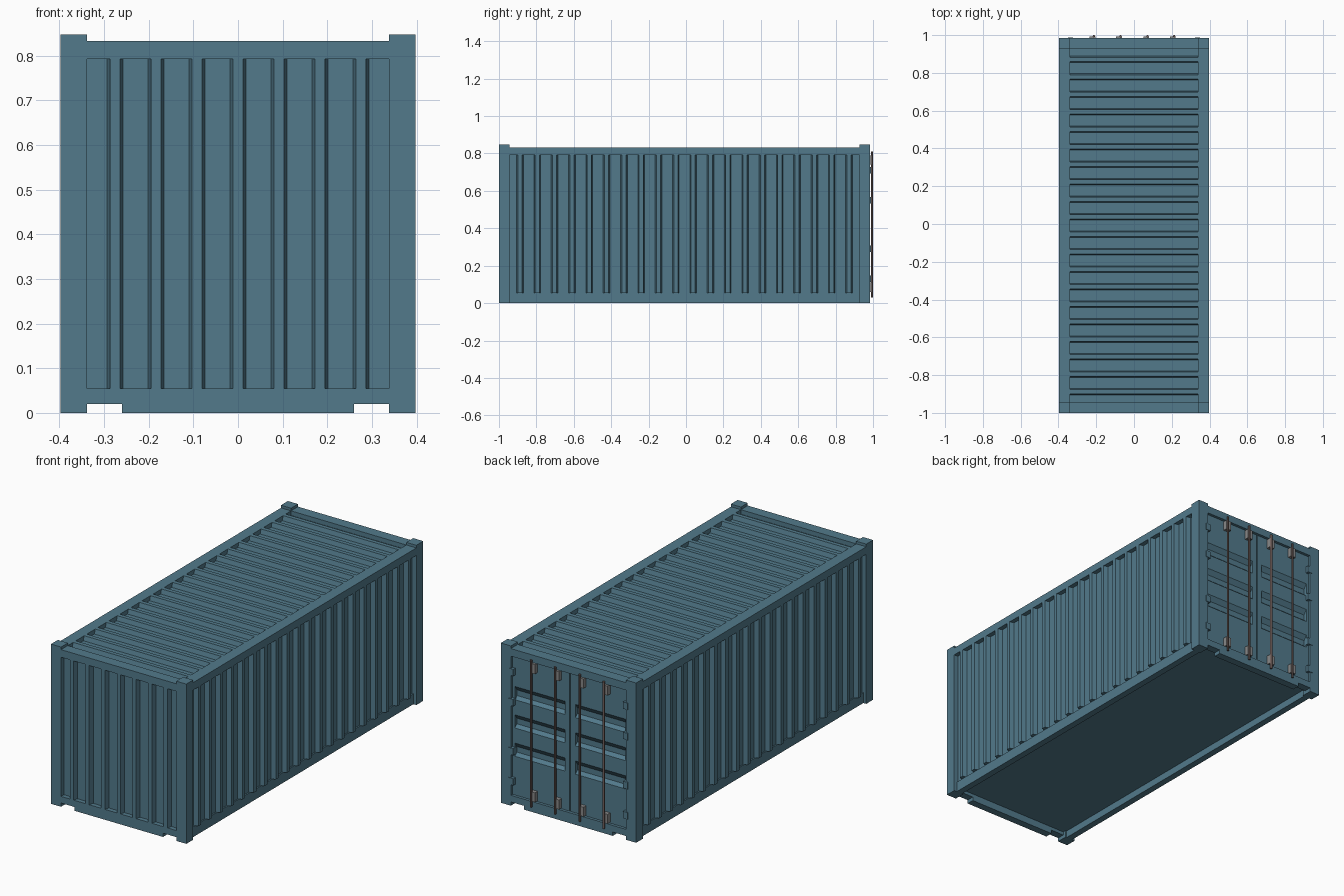
import bpy, bmesh
from mathutils import Vector

if "Cube" in bpy.data.objects:
    bpy.data.objects.remove(bpy.data.objects["Cube"])


def material(name, color):
    m = bpy.data.materials.new(name)
    m.diffuse_color = (*color, 1)
    m.use_nodes = True
    m.node_tree.nodes["Principled BSDF"].inputs["Base Color"].default_value = m.diffuse_color
    return m


BLUE = material("blue_paint", (0.085, 0.195, 0.26))
ROD = material("rod_steel", (0.17, 0.12, 0.11))
GREY = material("bracket_steel", (0.25, 0.25, 0.25))


def prism(name, pts, a, b, place, mat=BLUE):
    """Extrude a 2D outline from a to b; place(u, v, w) gives the 3D position."""
    bm = bmesh.new()
    lo = [bm.verts.new(place(u, v, a)) for u, v in pts]
    hi = [bm.verts.new(place(u, v, b)) for u, v in pts]
    bm.faces.new(lo)
    bm.faces.new(hi[::-1])
    for i in range(len(pts)):
        j = (i + 1) % len(pts)
        bm.faces.new((lo[i], lo[j], hi[j], hi[i]))
    bmesh.ops.recalc_face_normals(bm, faces=bm.faces)
    me = bpy.data.meshes.new(name)
    bm.to_mesh(me)
    bm.free()
    me.materials.append(mat)
    ob = bpy.data.objects.new(name, me)
    bpy.context.collection.objects.link(ob)
    return ob


def box(name, x, y, z, mat=BLUE):
    pts = [(x[0], y[0]), (x[1], y[0]), (x[1], y[1]), (x[0], y[1])]
    return prism(name, pts, z[0], z[1], lambda u, v, w: (u, v, w), mat)


def mirror_x(ob):
    ob.modifiers.new("mirror", 'MIRROR').use_axis[0] = True
    return ob


W, IN = 0.397, 0.338                  # half width, inner edge of posts
FRONT, FRONT_IN, BACK_IN, BACK = -1.0, -0.943, 0.927, 0.985
SILL, HEAD, ROOF, TOP = 0.055, 0.793, 0.833, 0.847
DEPTH, SHEET = 0.024, 0.01            # corrugation depth, sheet thickness


def corrugation(start, end, count, pitch):
    """Closed outline of a sheet with narrow raised ribs (u, depth below face)."""
    mid = (start + end) / 2
    pts = [(start, DEPTH)]
    for i in range(count):
        c = mid + (i - (count - 1) / 2) * pitch
        pts += [(c - .018, DEPTH), (c - .011, 0), (c + .011, 0), (c + .018, DEPTH)]
    return pts + [(end, DEPTH), (end, DEPTH + SHEET), (start, DEPTH + SHEET)]


# corner posts
for label, y in (("front", (FRONT, FRONT_IN)), ("back", (BACK_IN, BACK))):
    mirror_x(box(label + "_corner_posts", (IN, W), y, (0, TOP)))

# side rails
mirror_x(box("top_side_rails", (IN, W), (FRONT_IN, BACK_IN), (HEAD, ROOF)))
mirror_x(box("bottom_side_rails", (0.345, 0.38), (FRONT_IN, BACK_IN), (0, SILL)))

# end rails, the lower ones notched beside the posts
notched = [(-IN, .02), (-.26, .02), (-.26, 0), (.26, 0), (.26, .02), (IN, .02),
           (IN, SILL), (-IN, SILL)]
for label, y, sill_y in (("front", (FRONT, FRONT_IN), (FRONT, -0.96)),
                         ("back", (BACK_IN, BACK), (0.945, BACK))):
    box(label + "_top_rail", (-IN, IN), y, (HEAD, ROOF))
    prism(label + "_bottom_rail", notched, *sill_y, lambda u, v, w: (u, w, v))

# corrugated walls and roof
long_sheet = corrugation(FRONT_IN, BACK_IN, 20, 0.0926)
mirror_x(prism("side_walls", long_sheet, SILL, HEAD, lambda u, v, w: (W - v, u, w)))
prism("roof", long_sheet, -IN, IN, lambda u, v, w: (w, u, ROOF - v))
prism("front_wall", corrugation(-IN, IN, 7, 0.0917), SILL, HEAD,
      lambda u, v, w: (u, FRONT + v, w))

# floor
box("floor", (-0.345, 0.345), (-0.96, 0.945), (0.038, SILL))

# doors with three pressed horizontal grooves each
DOOR = 0.97
section = [(DOOR - .03, SILL), (DOOR, SILL)]
for z in (0.295, 0.445, 0.595):
    section += [(DOOR, z - .035), (DOOR - .018, z - .02),
                (DOOR - .018, z + .01), (DOOR, z + .035)]
section += [(DOOR, HEAD), (DOOR - .03, HEAD)]
mirror_x(prism("door_panels", section, 0.03, 0.325, lambda u, v, w: (w, u, v)))
mirror_x(box("door_inner_stiles", (0.003, 0.03), (DOOR - .03, DOOR), (SILL, HEAD)))
mirror_x(box("door_outer_stiles", (0.325, IN), (DOOR - .03, DOOR), (SILL, HEAD)))
box("door_seal", (-0.003, 0.003), (DOOR - .03, DOOR - .012), (SILL, HEAD))

# hinges
for i, z in enumerate((0.13, 0.29, 0.55, 0.71)):
    mirror_x(box(f"hinges_{i + 1}", (0.322, 0.35), (DOOR - .01, 0.988),
                 (z - .018, z + .018)))

# locking rods with top and bottom brackets
for i, x in enumerate((-0.213, -0.072, 0.072, 0.213)):
    bpy.ops.mesh.primitive_cylinder_add(vertices=12, radius=0.006, depth=0.78,
                                        location=(x, 0.994, 0.42))
    rod = bpy.context.object
    rod.name = f"locking_rod_{i + 1}"
    rod.data.materials.append(ROD)
    bpy.ops.object.shade_smooth_by_angle()
    for label, z in (("lower", 0.085), ("upper", 0.765)):
        box(f"{label}_rod_bracket_{i + 1}", (x - .022, x + .008),
            (DOOR - .005, 0.993), (z - .025, z + .025), GREY)
